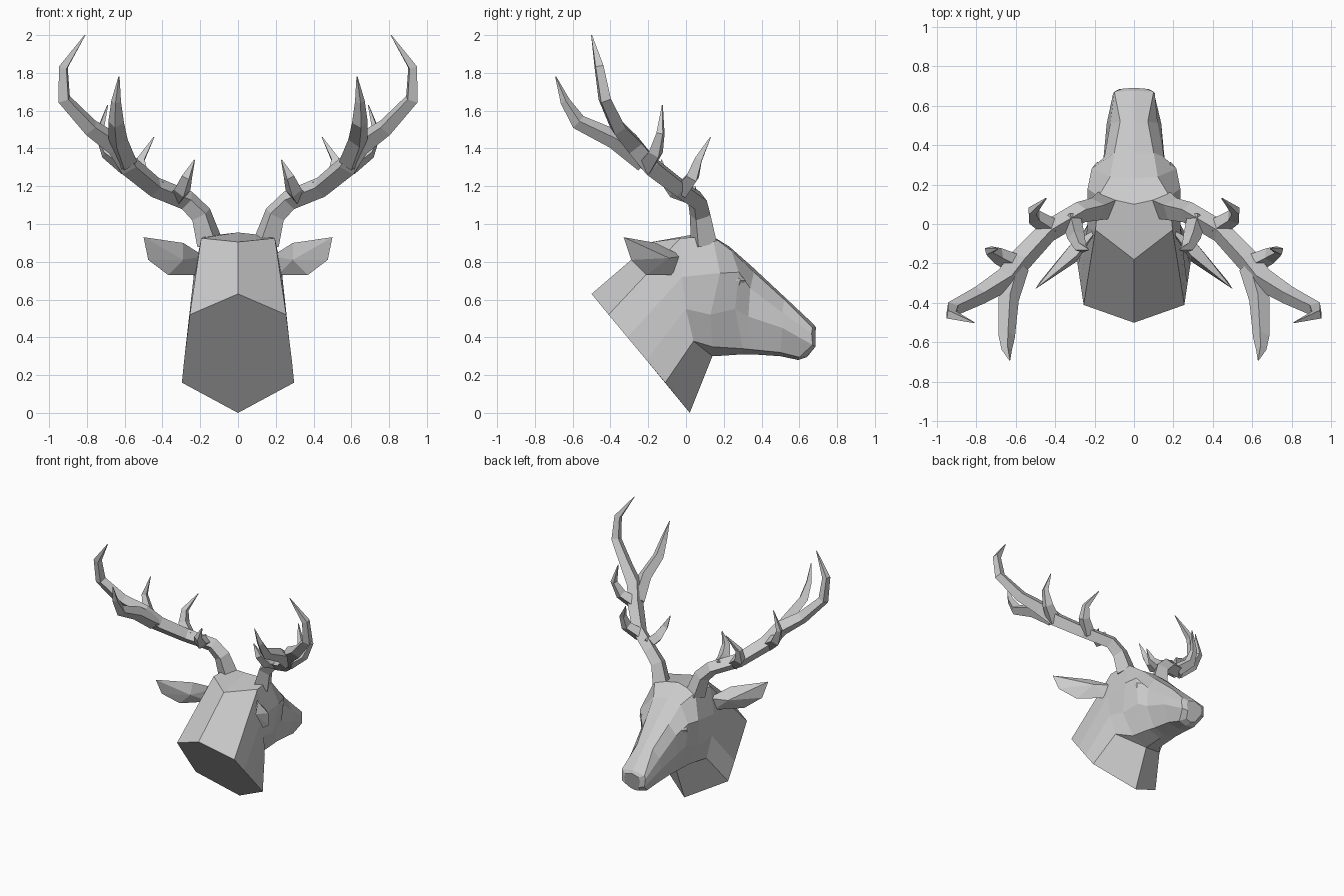
import bpy, bmesh
from mathutils import Vector


def mesh_object(name, bm):
    bmesh.ops.recalc_face_normals(bm, faces=bm.faces[:])
    me = bpy.data.meshes.new(name)
    bm.to_mesh(me)
    bm.free()
    ob = bpy.data.objects.new(name, me)
    bpy.context.collection.objects.link(ob)
    return ob


# Head and neck: half cross-sections, crown centre down to throat centre
half_rings = [
    [(0, -.5, .63), (.255, -.41, .52), (.27, -.31, .40), (.285, -.21, .28), (.297, -.11, .16), (0, .02, 0)],
    [(0, -.18, .905), (.195, -.03, .925), (.235, -.02, .72), (.23, .0, .55), (.21, .04, .38), (0, .14, .30)],
    [(0, .10, .955), (.18, .14, .935), (.235, .18, .74), (.215, .13, .52), (.13, .14, .35), (0, .15, .30)],
    [(0, .23, .88), (.12, .24, .86), (.215, .28, .745), (.18, .26, .55), (.11, .3, .34), (0, .3, .31)],
    [(0, .36, .765), (.10, .36, .745), (.15, .34, .66), (.155, .33, .51), (.10, .35, .335), (0, .35, .31)],
    [(0, .51, .625), (.07, .52, .60), (.12, .51, .53), (.138, .51, .45), (.09, .5, .32), (0, .5, .30)],
    [(0, .675, .47), (.10, .67, .45), (.105, .665, .42), (.10, .67, .36), (.07, .6, .295), (0, .595, .28)],
    [(0, .69, .45), (.06, .685, .43), (.07, .685, .40), (.06, .685, .35), (.04, .645, .305), (0, .64, .295)],
]
bm = bmesh.new()
rings = []
for half in half_rings:
    full = half + [(-x, y, z) for x, y, z in half[-2:0:-1]]
    rings.append([bm.verts.new(p) for p in full])
for a, b in zip(rings, rings[1:]):
    n = len(a)
    for i in range(n):
        j = (i + 1) % n
        bm.faces.new((a[i], a[j], b[j], b[i]))
bm.faces.new(rings[0])
bm.faces.new(rings[-1])
mesh_object("head_and_neck", bm)


# Ears: leaf outline closed by a front and a back ridge point
ear_outline = [(.18, -.02, .83), (.29, -.16, .90), (.50, -.33, .93),
               (.475, -.29, .81), (.37, -.21, .73), (.21, -.06, .73)]
ear_ridges = [(.31, -.09, .82), (.29, -.19, .81)]


def ear(name, s):
    bm = bmesh.new()
    rim = [bm.verts.new((s * x, y, z)) for x, y, z in ear_outline]
    for x, y, z in ear_ridges:
        c = bm.verts.new((s * x, y, z))
        for i in range(len(rim)):
            bm.faces.new((rim[i], rim[(i + 1) % len(rim)], c))
    mesh_object(name, bm)


# Eyes: small faceted almond
def eye(name, s):
    bm = bmesh.new()
    bmesh.ops.create_uvsphere(bm, u_segments=6, v_segments=4, radius=1)
    for v in bm.verts:
        v.co = Vector((s * .185, .26, .70)) + Vector((v.co.x * .03, v.co.y * .055, v.co.z * .035))
    mesh_object(name, bm)


# Antlers: four-sided tapering tubes, each point is x, y, z, radius
antler_paths = {
    "main_beam": [(.15, .095, .90, .075), (.195, .075, 1.05, .06), (.27, .06, 1.125, .055),
                  (.44, -.04, 1.195, .055), (.58, -.19, 1.31, .06), (.65, -.28, 1.42, .06),
                  (.78, -.36, 1.51, .048), (.92, -.43, 1.66, .039), (.925, -.46, 1.83, .03),
                  (.81, -.50, 2.0, .003)],
    "rear_tine": [(.59, -.22, 1.33, .058), (.635, -.38, 1.45, .052), (.645, -.57, 1.54, .042),
                  (.645, -.64, 1.65, .026), (.63, -.69, 1.78, .003)],
    "brow_tine": [(.32, .04, 1.15, .05), (.295, -.06, 1.18, .045), (.27, -.12, 1.25, .03),
                  (.23, -.13, 1.34, .003)],
    "middle_tine": [(.42, -.02, 1.18, .052), (.505, .035, 1.25, .042), (.515, .065, 1.34, .027),
                    (.445, .13, 1.46, .003)],
    "upper_tine": [(.59, -.21, 1.31, .055), (.69, -.16, 1.38, .042), (.735, -.135, 1.48, .025),
                   (.69, -.125, 1.63, .003)],
}


def tube(name, path, s):
    cu = bpy.data.curves.new(name, 'CURVE')
    cu.dimensions = '3D'
    cu.bevel_depth = 1
    cu.bevel_resolution = 0
    cu.use_fill_caps = True
    sp = cu.splines.new('POLY')
    sp.points.add(len(path) - 1)
    sp.use_smooth = False
    for pt, (x, y, z, r) in zip(sp.points, path):
        pt.co = (s * x, y, z, 1)
        pt.radius = r
    ob = bpy.data.objects.new(name, cu)
    bpy.context.collection.objects.link(ob)


for side, s in (("right", 1), ("left", -1)):
    ear("ear_" + side, s)
    eye("eye_" + side, s)
    for part, path in antler_paths.items():
        tube("antler_" + part + "_" + side, path, s)
